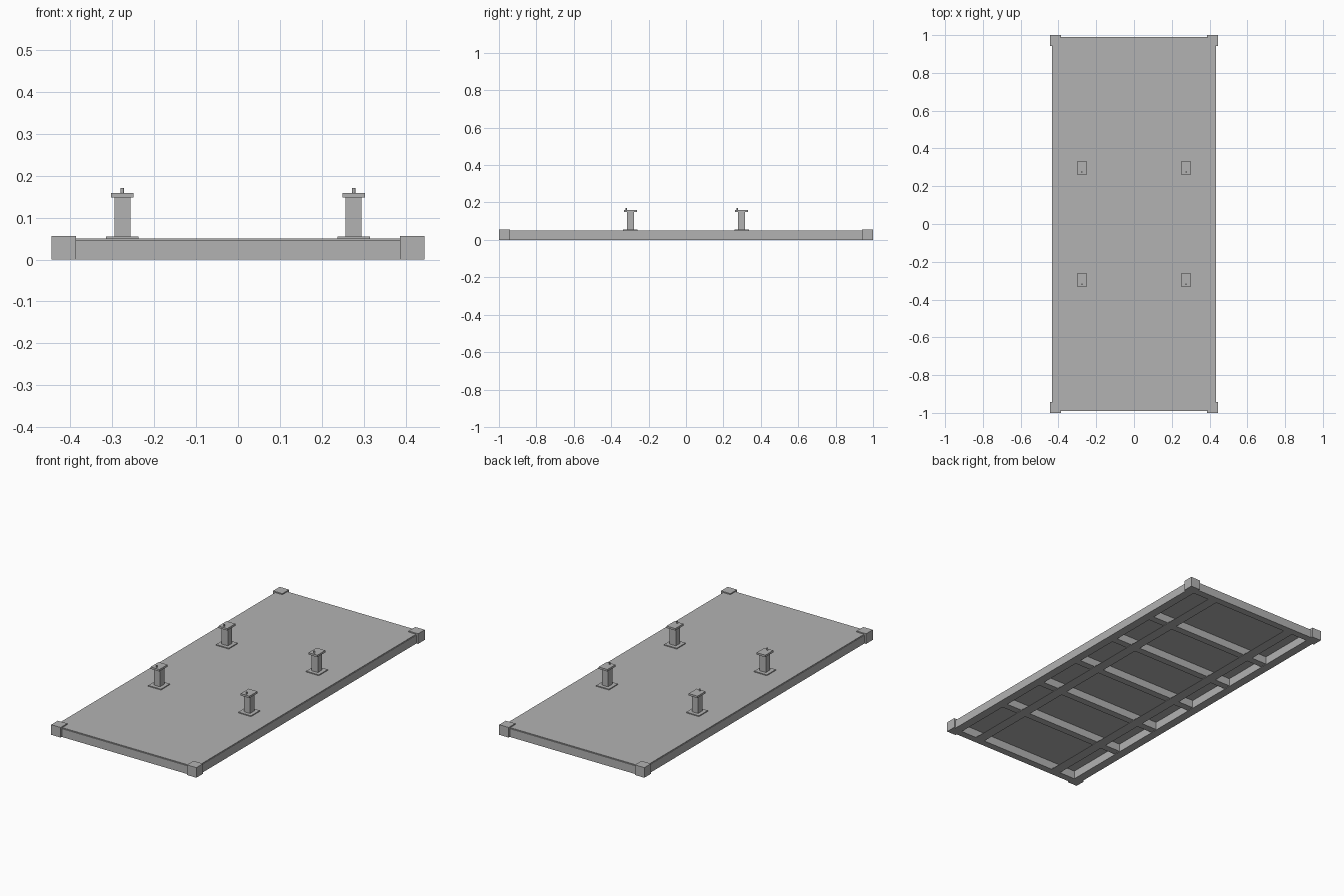
import bpy
import bmesh
from mathutils import Matrix

cube = bpy.data.objects.get("Cube")
if cube:
    bpy.data.objects.remove(cube)

# Single painted steel colour
steel = bpy.data.materials.new("grey_steel")
steel.use_nodes = True
COLOUR = (0.45, 0.45, 0.45, 1)
steel.diffuse_color = COLOUR
steel.node_tree.nodes["Principled BSDF"].inputs["Base Color"].default_value = COLOUR


def finish(name, bm):
    mesh = bpy.data.meshes.new(name)
    bm.to_mesh(mesh)
    bm.free()
    mesh.materials.append(steel)
    obj = bpy.data.objects.new(name, mesh)
    bpy.context.collection.objects.link(obj)
    return obj


def box(name, x, y, z):
    """Box spanning the given (low, high) ranges."""
    bm = bmesh.new()
    size = [hi - lo for lo, hi in (x, y, z)]
    mid = [(hi + lo) / 2 for lo, hi in (x, y, z)]
    bmesh.ops.create_cube(bm, size=1, matrix=Matrix.Translation(mid) @ Matrix.Diagonal((*size, 1)))
    return finish(name, bm)


def around(c, half):
    return (c - half, c + half)


def side_range(s, a, b):
    return tuple(sorted((s * a, s * b)))


HALF_X, HALF_Y = 0.435, 0.99      # outside of the rails
IN_X, IN_Y = 0.387, 0.95          # inside of the rails
RAIL_TOP, DECK_TOP = 0.046, 0.05

# Deck sheet, set slightly in from the rails
box("deck", around(0, HALF_X - 0.003), around(0, HALF_Y - 0.004), (RAIL_TOP, DECK_TOP))

# Perimeter rails and corner blocks
for s, x_name, y_name in ((1, "right", "back"), (-1, "left", "front")):
    box(f"{x_name}_side_rail", side_range(s, IN_X, HALF_X), around(0, HALF_Y), (0, RAIL_TOP))
    box(f"{y_name}_end_rail", around(0, IN_X), side_range(s, IN_Y, HALF_Y), (0, RAIL_TOP))
    for t in (1, -1):
        box("corner_block", side_range(s, IN_X, 0.445), side_range(t, 0.942, 1), (0, 0.056))

# Cross members under the deck
for i in range(-2, 3):
    box("cross_member", around(0, IN_X), around(0.3 * i, 0.02), (0.003, RAIL_TOP))

# Flat straps along the underside
for s in (1, -1):
    box("underside_strap", around(0.26 * s, 0.028), around(0, IN_Y), (0, 0.003))

# Four pedestals, each with base plate, post, cap and locking pin
for sx in (1, -1):
    for sy in (1, -1):
        px, py = 0.276 * sx, 0.297 * sy
        box("pedestal_base", around(px, 0.039), around(py, 0.039), (DECK_TOP, 0.055))
        box("pedestal_post", around(px, 0.019), around(py, 0.019), (0.055, 0.148))
        box("pedestal_cap", around(px, 0.027), around(py, 0.035), (0.148, 0.159))
        bm = bmesh.new()
        bmesh.ops.create_cone(bm, cap_ends=True, segments=12, radius1=0.004, radius2=0.004,
                              depth=0.012, matrix=Matrix.Translation((px, py - 0.022, 0.165)))
        finish("locking_pin", bm)
